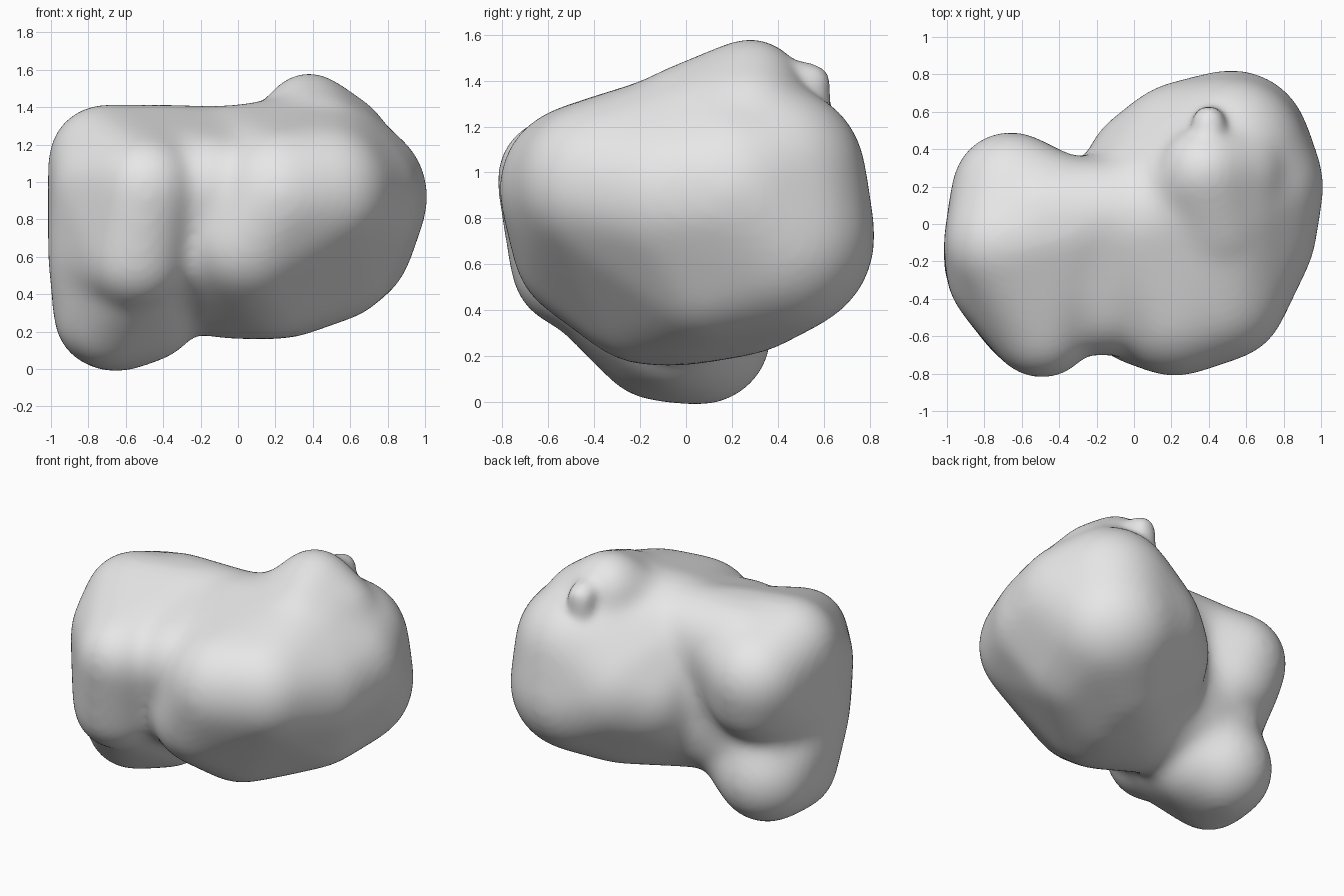
import bpy
import bmesh
from mathutils import Vector

cube = bpy.data.objects.get("Cube")
if cube:
    bpy.data.objects.remove(cube, do_unlink=True)

# Points of a unit ball, reused for every rounded corner
ball = bmesh.new()
bmesh.ops.create_icosphere(ball, subdivisions=3, radius=1)
ball_points = [v.co.copy() for v in ball.verts]
ball.free()


def add_rounded_hull(target, balls, swell):
    """Add the convex hull of several balls (x, y, z, radius) to target."""
    hull = bmesh.new()
    for x, y, z, radius in balls:
        for point in ball_points:
            hull.verts.new(Vector((x, y, z)) + point * (radius + swell))
    bmesh.ops.convex_hull(hull, input=hull.verts[:])
    inner = [v for v in hull.verts if not v.link_faces]
    bmesh.ops.delete(hull, geom=inner, context="VERTS")
    bmesh.ops.recalc_face_normals(hull, faces=hull.faces[:])
    part_mesh = bpy.data.meshes.new("hull_part")
    hull.to_mesh(part_mesh)
    hull.free()
    target.from_mesh(part_mesh)
    bpy.data.meshes.remove(part_mesh)


def make_object(name, parts, material, swell=0):
    """Make one object from several rounded hulls."""
    mesh = bpy.data.meshes.new(name)
    shell = bmesh.new()
    for part in parts:
        add_rounded_hull(shell, part, swell)
    shell.to_mesh(mesh)
    shell.free()
    mesh.materials.append(material)
    obj = bpy.data.objects.new(name, mesh)
    bpy.context.scene.collection.objects.link(obj)
    return obj


def fuse_and_soften(obj, iterations):
    """Fuse overlapping shapes into one skin and soften the joins."""
    fuse = obj.modifiers.new("fuse", "REMESH")
    fuse.mode = "VOXEL"
    fuse.voxel_size = .022
    fuse.use_smooth_shade = True
    soften = obj.modifiers.new("soften", "SMOOTH")
    soften.factor = .5
    soften.iterations = iterations


# Large lobe on the +x side: front ridge, underside, flank, back and top
large_lobe = [
    (.22, -.45, .93, .36), (.05, -.42, .68, .33), (.46, -.37, .95, .36),
    (-.08, -.05, .48, .31), (.25, 0, .48, .31), (.15, -.18, .49, .32),
    (.3, .25, .54, .33), (.5, .1, .6, .34), (.58, -.05, .9, .39),
    (.6, .2, .92, .41), (.52, .4, .72, .42), (.52, .38, .98, .4),
    (.1, .27, .75, .36), (.28, .36, .8, .4), (0, 0, 1.05, .355),
    (.46, .12, 1.11, .36),
]
# Upper lobe on the -x side, with a narrow ridge down its front
small_lobe = [
    (-.49, -.55, .97, .27), (-.55, -.48, .6, .28), (-.71, -.1, 1.11, .3),
    (-.72, -.28, .98, .27), (-.72, -.2, .6, .29), (-.66, .18, 1, .31),
    (-.64, .16, .88, .3), (-.3, 0, 1.1, .305),
]
# Rounded foot below the small lobe
foot = [
    (-.65, .06, .3, .31), (-.7, -.12, .29, .28), (-.5, -.02, .34, .3),
    (-.72, -.2, .6, .29), (-.55, -.42, .55, .25), (-.6, -.05, .7, .27),
]
# Waist between the lobes
waist = [
    (-.5, .05, 1.1, .3), (0, .05, 1.1, .3), (-.5, 0, .55, .3),
    (0, 0, .48, .3), (-.15, -.41, .97, .29), (-.22, -.3, .68, .31),
]
# Broad hump on top, and the small knob that trails from it
hump = [
    (.38, .28, 1.34, .24), (.27, .2, 1.31, .18), (.55, .28, 1.21, .25),
    (.45, 0, 1.18, .28),
]
knob = [(.4, .35, 1.4, .12), (.4, .54, 1.385, .09), (.4, .53, 1.28, .1)]

# One plain grey
grey = bpy.data.materials.new("plain_grey")
grey.use_nodes = True
colour = (.8, .8, .8, 1)
grey.diffuse_color = colour
grey.node_tree.nodes["Principled BSDF"].inputs["Base Color"].default_value = colour

# Soft body first, then the knob, which keeps a crisper join
knob_helper = make_object("knob_helper", [knob], grey)
knob_helper.hide_render = True
knob_helper.hide_set(True)
body = make_object(
    "soft_body", [large_lobe, small_lobe, foot, waist, hump], grey, swell=.012)
fuse_and_soften(body, 60)
union = body.modifiers.new("add_knob", "BOOLEAN")
union.operation = "UNION"
union.object = knob_helper
fuse_and_soften(body, 8)
